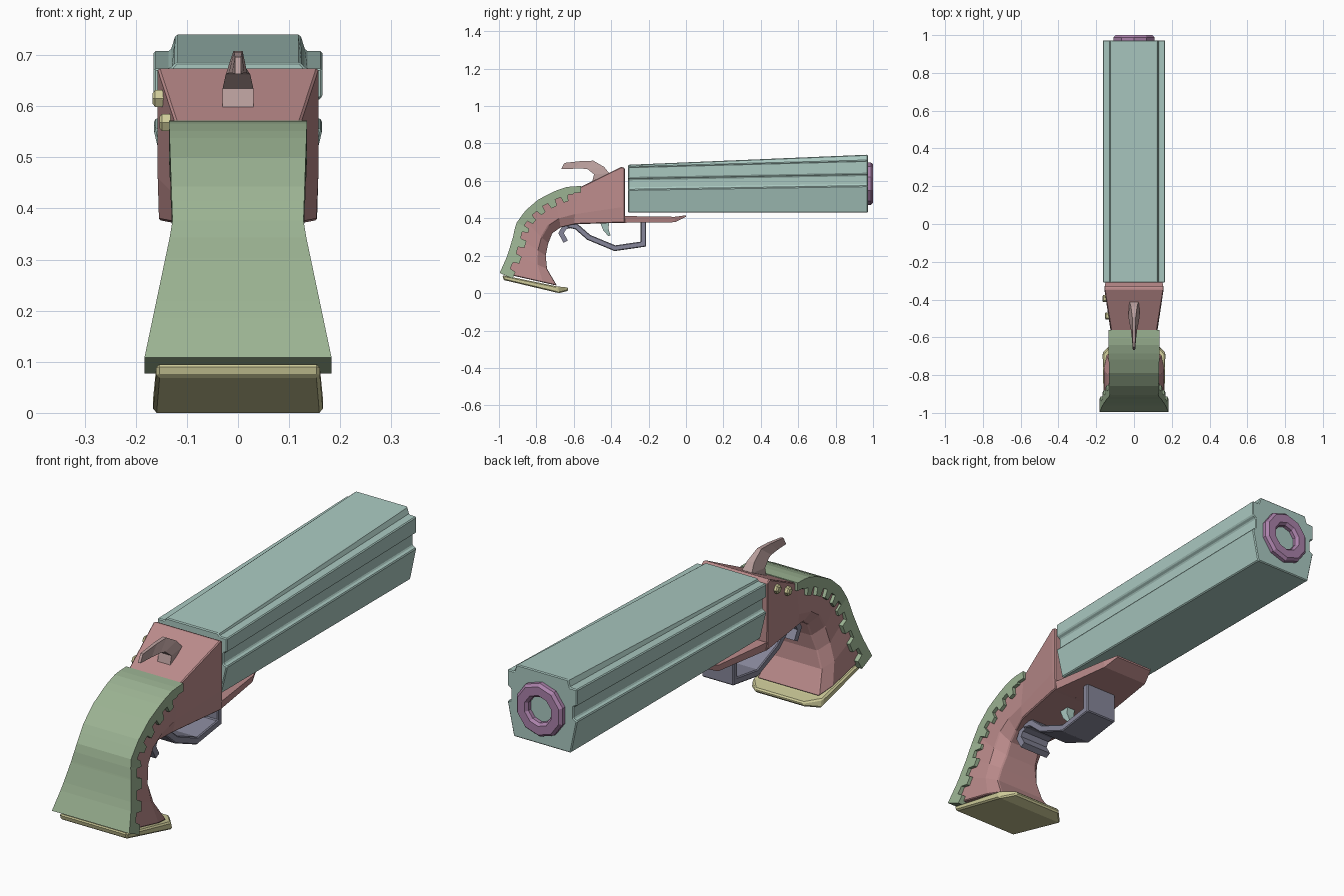
import bpy, bmesh, math
from mathutils import Vector

if "Cube" in bpy.data.objects:
    bpy.data.objects.remove(bpy.data.objects["Cube"])

TEAL, RED, GREEN = (.40, .58, .53), (.50, .26, .26), (.33, .45, .29)
YELLOW, SLATE, PURPLE = (.62, .60, .32), (.24, .24, .32), (.40, .22, .40)
BROWN = (.48, .34, .33)


def loft(name, rings, color, closed=False, bevel=0.0):
    """Skin a list of equal-length point rings."""
    bm = bmesh.new()
    vs = [[bm.verts.new(p) for p in r] for r in rings]
    n = len(vs[0])
    for k in range(len(vs) if closed else len(vs) - 1):
        a, b = vs[k], vs[(k + 1) % len(vs)]
        for i in range(n):
            j = (i + 1) % n
            bm.faces.new((a[i], a[j], b[j], b[i]))
    if not closed:
        bm.faces.new(vs[0])
        bm.faces.new(vs[-1])
    bmesh.ops.recalc_face_normals(bm, faces=bm.faces)
    me = bpy.data.meshes.new(name)
    bm.to_mesh(me)
    bm.free()
    ob = bpy.data.objects.new(name, me)
    bpy.context.collection.objects.link(ob)
    mat = bpy.data.materials.new(name + "_colour")
    mat.diffuse_color = (*color, 1)
    mat.use_nodes = True
    mat.node_tree.nodes["Principled BSDF"].inputs["Base Color"].default_value = mat.diffuse_color
    me.materials.append(mat)
    if bevel:
        m = ob.modifiers.new("bevel", 'BEVEL')
        m.width, m.segments, m.limit_method = bevel, 1, 'ANGLE'
        m.angle_limit = math.radians(40)
    return ob


def mirror_ring(half):
    """Half section (x >= 0) to full ring."""
    return half + [(-x, y, z) for x, y, z in reversed(half)]


def pairs(name, stations, color, **kw):
    """Stations: (y, z, halfwidth) of one edge, then of the opposite edge."""
    loft(name, [mirror_ring([(a[2], a[0], a[1]), (b[2], b[0], b[1])])
                for a, b in stations], color, **kw)


def band(name, path, t, hw, color, **kw):
    """Flat bar of thickness t and half width hw along a yz path."""
    pts = [Vector(p) for p in path]
    st = []
    for i, p in enumerate(pts):
        d0 = (p - pts[i - 1]).normalized() if i else (pts[1] - p).normalized()
        d1 = (pts[i + 1] - p).normalized() if i < len(pts) - 1 else d0
        d = (d0 + d1).normalized()
        nrm = Vector((-d.y, d.x)) * (t / 2 / max(.5, d.dot(d0)))
        st.append(((*(p + nrm), hw), (*(p - nrm), hw)))
    pairs(name, st, color, **kw)


# Barrel block with side grooves, rising towards the muzzle
def barrel_section(y, top, step, groove_top, groove_low):
    return mirror_ring([(.122, y, top), (.132, y, step), (.165, y, step),
                        (.165, y, groove_top + .004), (.148, y, groove_top - .006),
                        (.148, y, groove_low + .006), (.165, y, groove_low - .002),
                        (.135, y, .43)])


loft("barrel", [barrel_section(-.31, .686, .674, .613, .555),
                barrel_section(.972, .74, .708, .636, .575)], TEAL, bevel=.004)

# Muzzle ring
rings = []
for k in range(10):
    a = math.tau * (k + .5) / 10
    rings.append([(r * math.cos(a), y, .585 + r * math.sin(a)) for r, y in
                  ((.114, .968), (.114, .988), (.103, 1), (.066, 1), (.056, .988), (.056, .968))])
loft("muzzle_ring", rings, PURPLE, closed=True)

# Receiver and grip in one sweep: top/back edge, bottom/front edge, half widths
frame = [((-.327, .668), (-.327, .376), .157, .155),
         ((-.345, .675), (-.345, .376), .157, .153),
         ((-.575, .562), (-.60, .368), .120, .110),
         ((-.70, .525), (-.67, .352), .118, .085),
         ((-.79, .470), (-.715, .320), .117, .075),
         ((-.865, .39), (-.737, .265), .117, .077),
         ((-.90, .30), (-.75, .20), .127, .095),
         ((-.925, .21), (-.743, .13), .146, .120),
         ((-.955, .10), (-.69, .04), .160, .145)]
rings = []
for (ty, tz), (by, bz), w, wb in frame:
    my, mz = ty + .72 * (by - ty), tz + .72 * (bz - tz)
    rings.append(mirror_ring([(w, ty, tz), (w, my, mz), (wb, by, bz)]))
loft("receiver_and_grip", rings, RED, bevel=.004)

# Tapered shelf under the barrel
pairs("barrel_shelf", [((-.335, .412, .155), (-.335, .376, .15)),
                       ((-.06, .408, .115), (-.06, .379, .11)),
                       ((0, .416, .09), (0, .408, .09))], RED)


# Toothed strap over the back of the grip
def strap_width(z):
    return .128 + (.035 * (z - .37) if z > .37 else .21 * (.37 - z))


outer = [Vector(p) for p in ((-.562, .572), (-.63, .57), (-.70, .547), (-.79, .50), (-.86, .44),
                             (-.91, .37), (-.925, .30), (-.955, .20), (-.996, .108))]


def along(s):
    for a, b in zip(outer, outer[1:]):
        length = (b - a).length
        if s <= length or b is outer[-1]:
            return a + (b - a) * (s / length)
        s -= length


total = sum((b - a).length for a, b in zip(outer, outer[1:]))
teeth = 8
stations = []
for k in range(2 * teeth + 1):
    s0, s1 = total * k / (2 * teeth + 1), total * (k + 1) / (2 * teeth + 1)
    depth = .042 if k % 2 else .075
    for s in (s0 + (.003 if k else 0), s1 - (.003 if k < 2 * teeth else 0)):
        p = along(s)
        d = (along(min(total, s + .04)) - along(max(0, s - .04))).normalized()
        q = p + Vector((-d.y, d.x)) * (depth if k else .035)
        w = strap_width(p.y)
        stations.append(((p.x, p.y, w), (q.x, q.y, w)))
pairs("grip_backstrap", stations, GREEN)

# Butt plate
pairs("butt_plate", [((-.982, .096, .16), (-.975, .07, .16)),
                     ((-.69, .036, .166), (-.68, 0, .166)),
                     ((-.63, .03, .115), (-.63, .012, .115))], YELLOW, bevel=.006)

# Hammer, narrowing to the thumb spur
pairs("hammer", [((-.41, .60, .03), (-.51, .56, .03)),
                 ((-.41, .64, .024), (-.492, .635, .03)),
                 ((-.437, .674, .016), (-.525, .662, .024)),
                 ((-.495, .708, .009), (-.55, .665, .018)),
                 ((-.56, .706, .008), (-.60, .665, .012)),
                 ((-.65, .696, .006), (-.668, .663, .006))], BROWN)

# Trigger guard with rear finger hook, and trigger
band("trigger_guard", [(-.228, .385), (-.228, .262), (-.38, .24), (-.52, .298),
                       (-.585, .355), (-.63, .365)], .03, .075, SLATE, bevel=.004)
band("finger_hook", [(-.60, .366), (-.65, .352), (-.668, .32), (-.643, .275)], .026, .07, SLATE)
pairs("trigger", [((-.46, .38, .02), (-.41, .38, .02)),
                  ((-.442, .335, .018), (-.415, .345, .018)),
                  ((-.415, .305, .012), (-.403, .308, .012))], TEAL)

# Two screws on the left side
for i, (x, y, z) in enumerate(((-.154, -.395, .615), (-.141, -.487, .568))):
    rings = [[(x + dx, y + r * math.cos(math.tau * k / 6), z + r * math.sin(math.tau * k / 6))
              for k in range(6)] for dx, r in ((.02, .019), (-.008, .019), (-.013, .012))]
    loft(f"side_screw_{i + 1}", rings, YELLOW)
